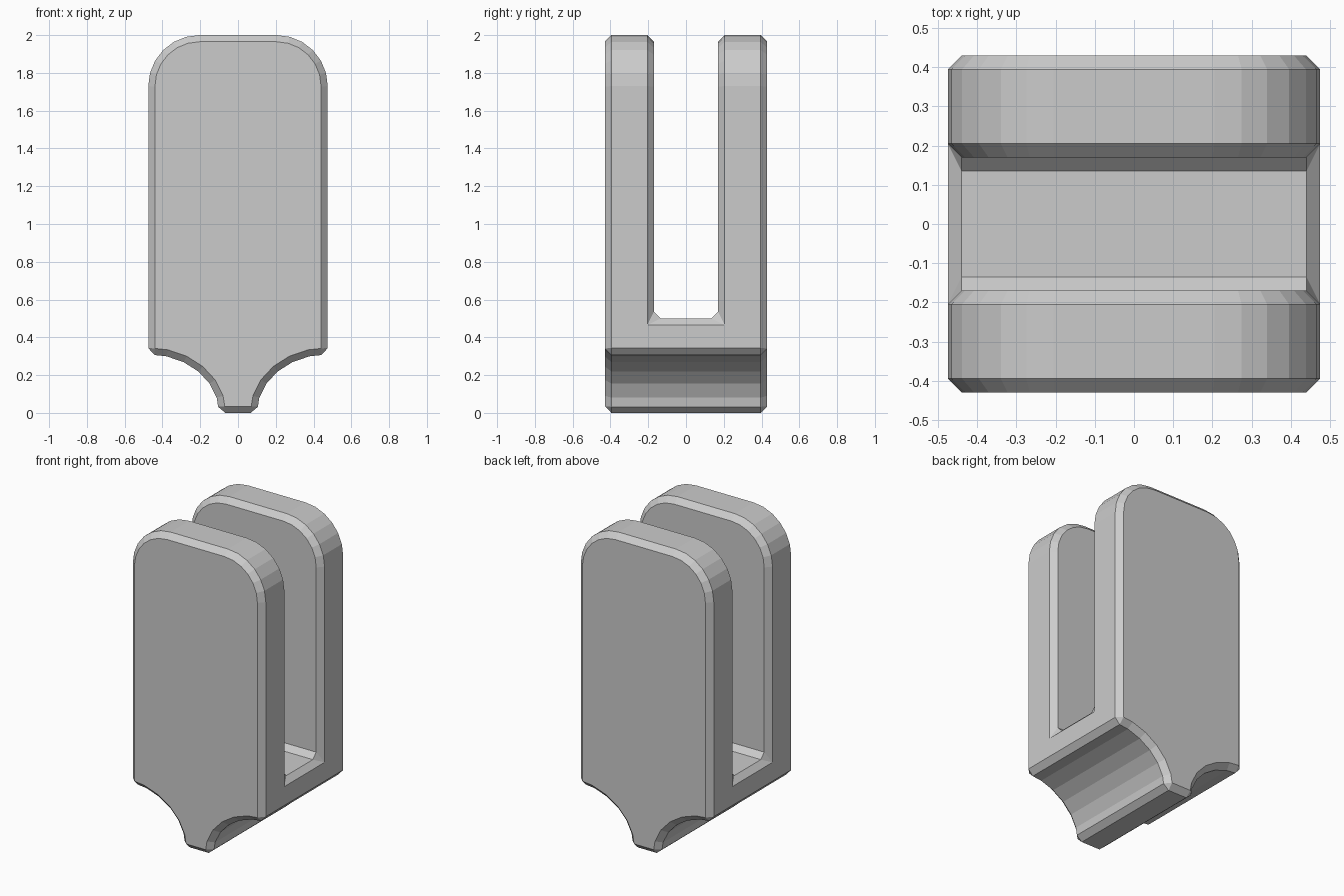
import bpy, bmesh
from math import sin, cos, pi

if "Cube" in bpy.data.objects:
    bpy.data.objects.remove(bpy.data.objects["Cube"])

HALF_W, HALF_D, HEIGHT = 0.475, 0.43, 2.0
SEGS = 6


def arc(cx, cz, rx, rz, a0, a1):
    steps = [a0 + (a1 - a0) * i / SEGS for i in range(SEGS + 1)]
    return [(cx + rx * cos(a), cz + rz * sin(a)) for a in steps]


# Right half outline: scooped foot, straight side, rounded shoulder
half = arc(HALF_W, 0, 0.375, 0.31, pi, pi / 2)
half += arc(HALF_W - 0.27, HEIGHT - 0.27, 0.27, 0.27, 0, pi / 2)
outline = half + [(-x, z) for x, z in reversed(half)]

# Body extruded along y
bm = bmesh.new()
face = bm.faces.new([bm.verts.new((x, -HALF_D, z)) for x, z in outline])
ext = bmesh.ops.extrude_face_region(bm, geom=[face])
moved = [v for v in ext["geom"] if isinstance(v, bmesh.types.BMVert)]
bmesh.ops.translate(bm, verts=moved, vec=(0, 2 * HALF_D, 0))
bmesh.ops.recalc_face_normals(bm, faces=bm.faces)
mesh = bpy.data.meshes.new("forked_body")
bm.to_mesh(mesh)
bm.free()
body = bpy.data.objects.new("forked_body", mesh)
bpy.context.collection.objects.link(body)

# Slot between the two prongs
bpy.ops.mesh.primitive_cube_add(size=1, location=(0, 0, 1.5))
slot = bpy.context.object
slot.name = "slot_cutter"
slot.scale = (2, 0.34, 2.0)
slot.hide_render = True
slot.display_type = 'WIRE'

cut = body.modifiers.new("slot", 'BOOLEAN')
cut.operation = 'DIFFERENCE'
cut.solver = 'EXACT'
cut.object = slot

# Flat chamfer on every hard edge
bev = body.modifiers.new("chamfer", 'BEVEL')
bev.width = 0.035
bev.segments = 1
bev.offset_type = 'OFFSET'
bev.limit_method = 'ANGLE'
bev.angle_limit = pi / 6
bev.use_clamp_overlap = False

# Chamfer width is measured along the adjoining faces
bpy.context.view_layer.update()
bev.offset_type = 'WIDTH'
bev.width = 0.035 * 2 ** 0.5
